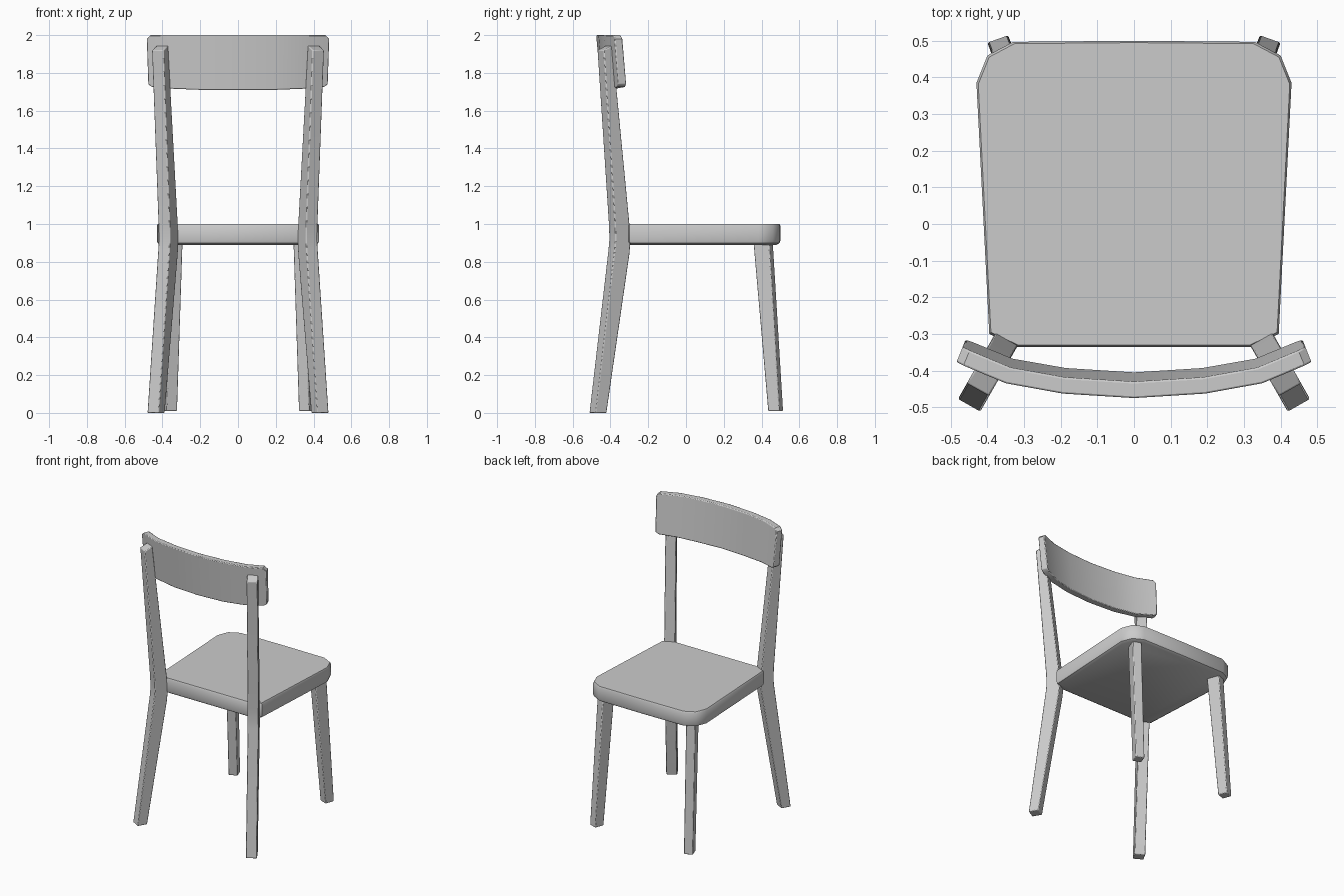
import bpy, bmesh
from mathutils import Vector

if "Cube" in bpy.data.objects:
    bpy.data.objects.remove(bpy.data.objects["Cube"])


def loft(name, rings, mirror=False, bevel=0.0, angle=0.7):
    """Skin equal-sized closed rings, cap both ends, optionally mirror in x."""
    bm = bmesh.new()
    vr = [[bm.verts.new(p) for p in r] for r in rings]
    n = len(vr[0])
    for a, b in zip(vr, vr[1:]):
        for i in range(n):
            j = (i + 1) % n
            bm.faces.new((a[i], a[j], b[j], b[i]))
    bm.faces.new(vr[0])
    bm.faces.new(vr[-1])
    bmesh.ops.recalc_face_normals(bm, faces=bm.faces)
    me = bpy.data.meshes.new(name)
    bm.to_mesh(me)
    bm.free()
    ob = bpy.data.objects.new(name, me)
    bpy.context.collection.objects.link(ob)
    if bevel:
        m = ob.modifiers.new("bevel", 'BEVEL')
        m.width, m.segments, m.limit_method = bevel, 2, 'ANGLE'
        m.angle_limit = 0.9
    if mirror:
        ob.modifiers.new("mirror", 'MIRROR').use_mirror_merge = False
    bpy.ops.object.select_all(action='DESELECT')
    bpy.context.view_layer.objects.active = ob
    ob.select_set(True)
    bpy.ops.object.shade_smooth_by_angle(angle=angle)
    return ob


# Seat: half outline mirrored, with a slightly rounded lower edge
half = [(0.32, -0.335), (0.395, -0.30), (0.43, 0.385), (0.40, 0.46), (0.33, 0.497)]
outline = half + [(0, 0.5)] + [(-x, y) for x, y in reversed(half)]
seat_rings = []
for z, inset in ((0.89, 0.02), (0.90, 0.004), (0.915, 0), (0.99, 0), (1.0, 0.005)):
    seat_rings.append([(x * (1 - inset / 0.43), 0.08 + (y - 0.08) * (1 - inset / 0.42), z)
                       for x, y in outline])
loft("seat", seat_rings)

# Back legs: bent posts lying in a diagonal vertical plane
origin = Vector((0.345, -0.31, 0))
out = Vector((0.494, -0.87, 0)).normalized()
side = Vector((0.87, 0.494, 0)) * 0.035
leg_rings = []
# inner offset, outer offset, inner height, outer height
for s0, s1, z0, z1 in ((0.146, 0.213, 0, 0), (0.006, 0.098, 0.84, 0.86),
                       (0.0, 0.092, 0.90, 0.92), (0.006, 0.095, 1.0, 1.0),
                       (0.11, 0.164, 1.945, 1.92)):
    a = origin + out * s0 + Vector((0, 0, z0))
    b = origin + out * s1 + Vector((0, 0, z1))
    leg_rings.append([a - side, a + side, b + side, b - side])
loft("back_leg", leg_rings, mirror=True, bevel=0.005)

# Front legs: tapered, turned to follow the seat corner
u = Vector((-0.94, 0.34, 0)) * 0.06
v = Vector((-0.34, -0.94, 0))
front_rings = []
for cx, cy, z, depth in ((0.40, 0.495, 0.01, 0.065), (0.379, 0.44, 0.91, 0.09)):
    c = Vector((cx, cy, z))
    front_rings.append([c, c + u, c + u + v * depth, c + v * depth])
loft("front_leg", front_rings, mirror=True, bevel=0.005)

# Backrest: curved, tilted board with clipped end corners
right = [(0, -0.44, 1.71, 2.0), (0.19, -0.428, 1.71, 2.0), (0.34, -0.401, 1.716, 2.0),
         (0.452, -0.354, 1.725, 2.0), (0.472, -0.346, 1.74, 1.98)]
path = [(-x, y, a, b) for x, y, a, b in reversed(right[1:])] + right
rail_rings = []
for i, (x, y, z0, z1) in enumerate(path):
    p, q = path[max(i - 1, 0)], path[min(i + 1, len(path) - 1)]
    t = Vector((q[0] - p[0], q[1] - p[1], 0)).normalized()
    n = Vector((t.y, -t.x, 0))
    ring = []
    for z, k in ((z0, -1), (z0, 1), (z1, 1), (z1, -1)):
        tilt = (z - 1.855) * 0.09
        ring.append(Vector((x, y, z)) + n * (tilt + k * 0.0225))
    rail_rings.append(ring)
loft("backrest", rail_rings, bevel=0.005)
